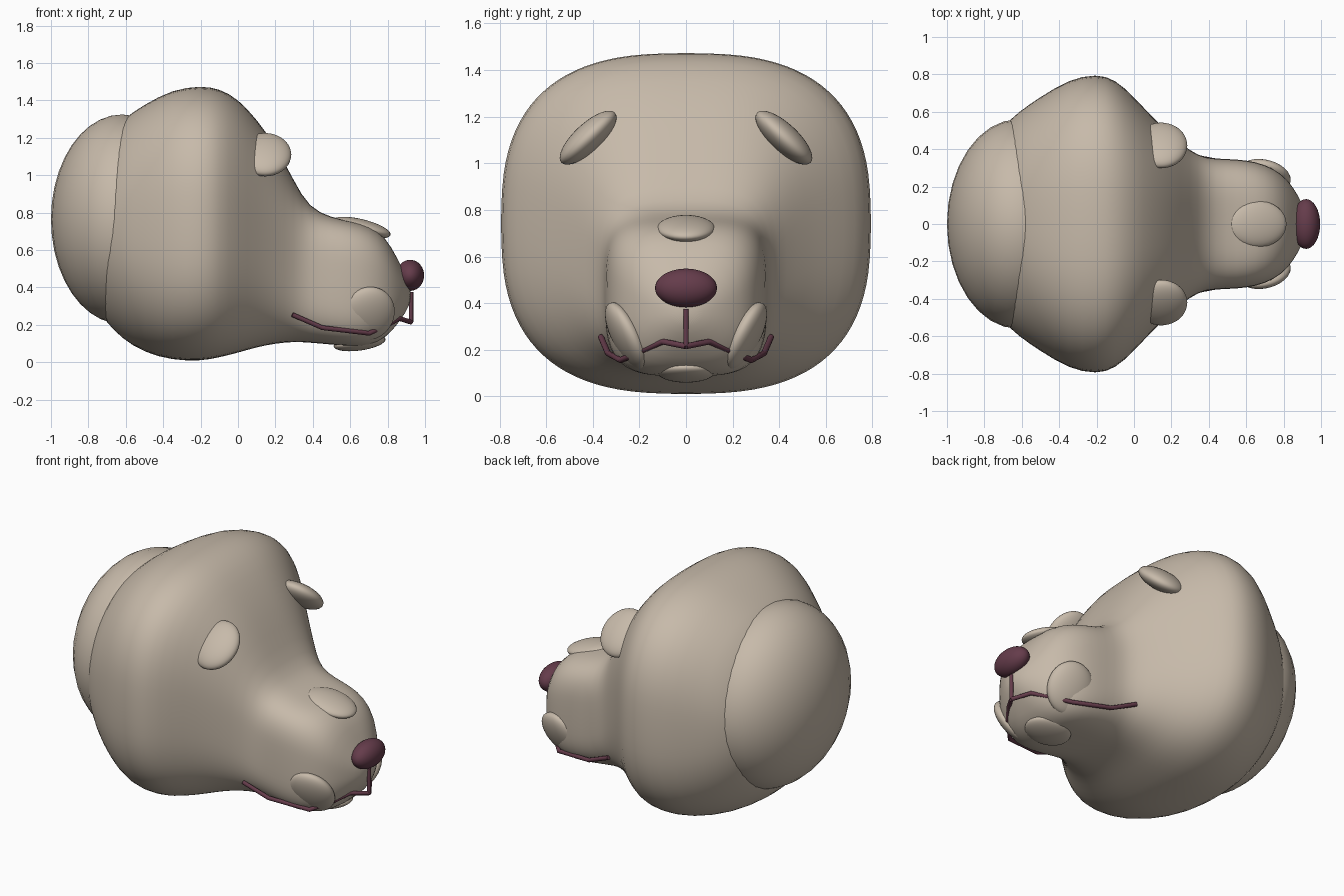
import bpy
import bmesh
from math import sin, cos, pi, radians, copysign

cube = bpy.data.objects.get("Cube")
if cube:
    bpy.data.objects.remove(cube, do_unlink=True)


def make_material(name, color):
    mat = bpy.data.materials.new(name)
    mat.use_nodes = True
    mat.diffuse_color = color
    mat.node_tree.nodes["Principled BSDF"].inputs["Base Color"].default_value = color
    return mat


TAN = make_material("warm tan", (0.57, 0.49, 0.40, 1))
PLUM = make_material("dark plum", (0.13, 0.045, 0.07, 1))


def ellipsoid(name, center, radii, mat, tilt=(0, 0, 0), segments=32, rings=20):
    bpy.ops.mesh.primitive_uv_sphere_add(
        segments=segments, ring_count=rings, radius=1, location=center,
        rotation=[radians(a) for a in tilt])
    obj = bpy.context.object
    obj.name = name
    obj.scale = radii
    obj.data.materials.append(mat)
    bpy.ops.object.shade_smooth()
    return obj


def loft(name, sections, mat, count=48):
    """Rounded-square rings along x: (x, top, bottom, half width, squareness)."""
    bm = bmesh.new()
    loops = []
    for x, top, bottom, half, power in sections:
        mid, height = (top + bottom) / 2, (top - bottom) / 2
        loop = []
        for i in range(count):
            c, s = cos(2 * pi * i / count), sin(2 * pi * i / count)
            y = half * copysign(abs(c) ** (2 / power), c)
            z = mid + height * copysign(abs(s) ** (2 / power), s)
            loop.append(bm.verts.new((x, y, z)))
        loops.append(loop)
    for a, b in zip(loops, loops[1:]):
        for i in range(count):
            j = (i + 1) % count
            bm.faces.new((a[i], a[j], b[j], b[i]))
    bm.faces.new(loops[0])
    bm.faces.new(loops[-1])
    bmesh.ops.recalc_face_normals(bm, faces=bm.faces)
    mesh = bpy.data.meshes.new(name)
    bm.to_mesh(mesh)
    bm.free()
    mesh.materials.append(mat)
    mesh.shade_smooth()
    obj = bpy.data.objects.new(name, mesh)
    bpy.context.collection.objects.link(obj)
    obj.modifiers.new("smooth", 'SUBSURF').levels = 1
    return obj


def tube(name, points, radius, mat):
    curve = bpy.data.curves.new(name, 'CURVE')
    curve.dimensions = '3D'
    curve.bevel_depth = radius
    curve.bevel_resolution = 3
    curve.use_fill_caps = True
    spline = curve.splines.new('POLY')
    spline.points.add(len(points) - 1)
    for p, co in zip(spline.points, points):
        p.co = (*co, 1)
    curve.materials.append(mat)
    obj = bpy.data.objects.new(name, curve)
    bpy.context.collection.objects.link(obj)
    return obj


# Head and snout in one flowing skin
loft("head", [
    (-0.76, 1.05, 0.29, 0.44, 2),
    (-0.70, 1.20, 0.21, 0.52, 2.1),
    (-0.62, 1.30, 0.125, 0.60, 2.3),
    (-0.50, 1.38, 0.05, 0.68, 2.5),
    (-0.35, 1.46, 0.01, 0.775, 2.7),
    (-0.20, 1.48, 0.005, 0.805, 2.7),
    (-0.10, 1.465, 0.025, 0.775, 2.7),
    (0.0, 1.41, 0.05, 0.68, 2.7),
    (0.1, 1.30, 0.08, 0.57, 2.7),
    (0.2, 1.16, 0.10, 0.475, 2.8),
    (0.3, 0.97, 0.11, 0.39, 3),
    (0.38, 0.825, 0.105, 0.352, 3.4),
    (0.5, 0.775, 0.095, 0.348, 3.7),
    (0.6, 0.755, 0.085, 0.342, 3.7),
    (0.7, 0.73, 0.085, 0.32, 3.4),
    (0.79, 0.67, 0.13, 0.27, 3),
    (0.85, 0.56, 0.20, 0.20, 2.5),
    (0.9, 0.46, 0.27, 0.11, 2.2),
    (0.925, 0.40, 0.33, 0.04, 2),
], TAN)

# Rounded back of the head
ellipsoid("back_of_head", (-0.62, 0, 0.765), (0.38, 0.56, 0.56), TAN)

# Snout bridge and chin
ellipsoid("snout_bridge", (0.66, 0, 0.72), (0.16, 0.125, 0.045), TAN, (0, 14, 0))
ellipsoid("chin", (0.65, 0, 0.105), (0.14, 0.125, 0.042), TAN, (0, -8, 0))

# Ears and cheeks on both sides
for side, label in ((1, "left"), (-1, "right")):
    ellipsoid(label + "_ear", (0.145, side * 0.42, 1.11), (0.14, 0.06, 0.157),
              TAN, (side * 47, 0, 0))
    ellipsoid(label + "_cheek", (0.695, side * 0.255, 0.26), (0.145, 0.06, 0.158),
              TAN, (-side * 27, 0, side * -12))

# Nose
ellipsoid("nose", (0.92, 0, 0.465), (0.075, 0.133, 0.083), PLUM)

# Mouth line and the groove below the nose
tube("nose_groove", [(0.925, 0, 0.375), (0.925, 0, 0.215)], 0.012, PLUM)
for side, label in ((1, "left"), (-1, "right")):
    path = [(0.925, 0, 0.215), (0.86, 0.10, 0.235), (0.80, 0.18, 0.20),
            (0.70, 0.28, 0.155), (0.45, 0.335, 0.185), (0.29, 0.365, 0.255)]
    tube(label + "_mouth", [(x, side * y, z) for x, y, z in path], 0.013, PLUM)
